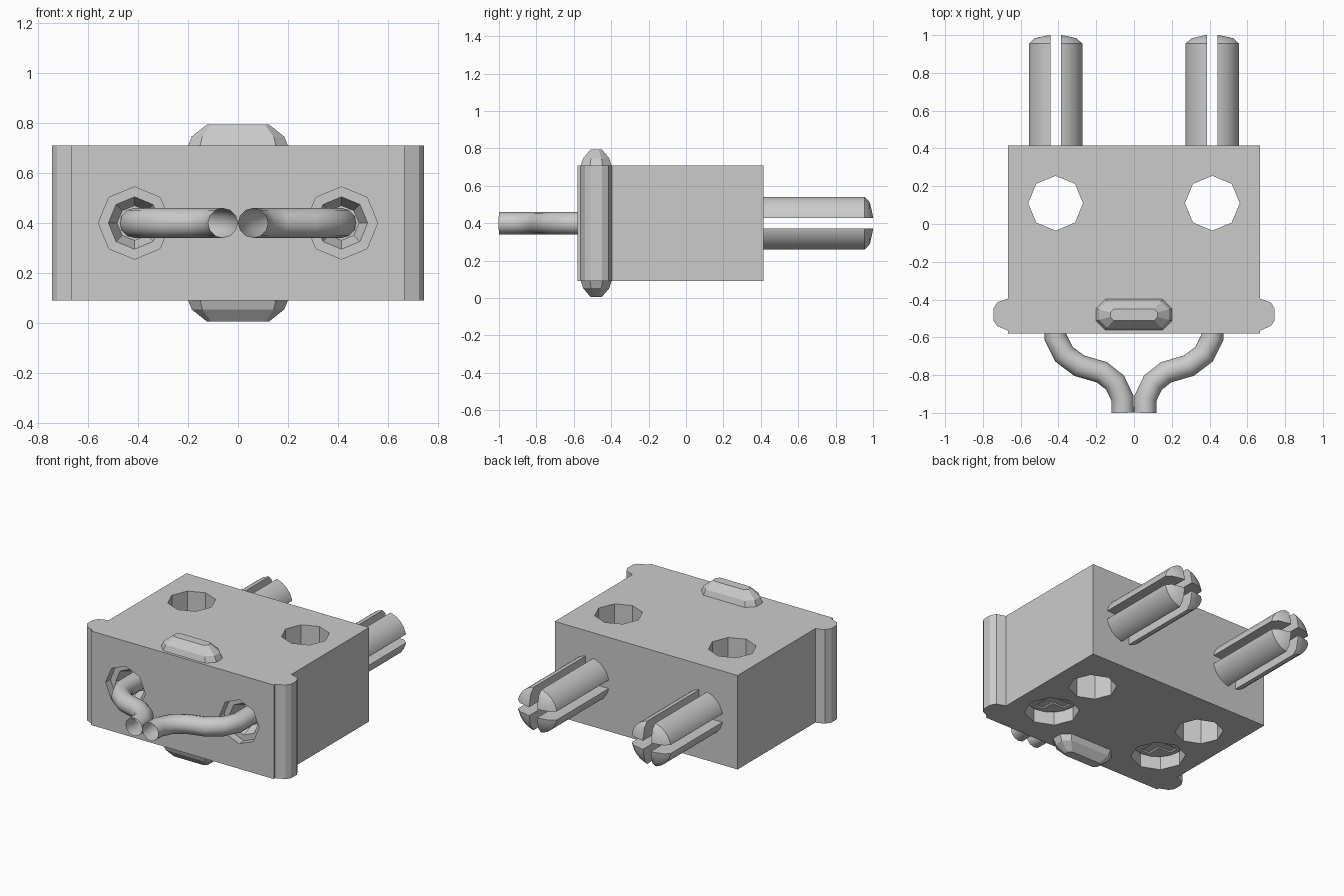
import bpy, bmesh, math
from mathutils import Matrix, Vector

if "Cube" in bpy.data.objects:
    bpy.data.objects.remove(bpy.data.objects["Cube"], do_unlink=True)

grey = bpy.data.materials.new("plain grey")
grey.use_nodes = True
grey.diffuse_color = (0.6, 0.6, 0.6, 1)
grey.node_tree.nodes["Principled BSDF"].inputs["Base Color"].default_value = (0.6, 0.6, 0.6, 1)

MID = 0.4       # height of the plug axis
PIN_X = 0.415   # sideways offset of pins, holes and wires


def finish(name, bm):
    bmesh.ops.recalc_face_normals(bm, faces=bm.faces)
    mesh = bpy.data.meshes.new(name)
    bm.to_mesh(mesh)
    bm.free()
    obj = bpy.data.objects.new(name, mesh)
    bpy.context.collection.objects.link(obj)
    mesh.materials.append(grey)
    return obj


def select(obj):
    bpy.ops.object.select_all(action='DESELECT')
    obj.select_set(True)
    bpy.context.view_layer.objects.active = obj


def box(name, low, high):
    bm = bmesh.new()
    low, high = Vector(low), Vector(high)
    bmesh.ops.create_cube(bm, size=1, matrix=Matrix.Translation((low + high) / 2)
                          @ Matrix.Diagonal((*(high - low), 1)))
    return finish(name, bm)


def lathe(name, profile, sides, place):
    """Closed solid from (radius, height) rings around the local z axis."""
    bm = bmesh.new()
    rings = [[bm.verts.new((r * math.cos(math.tau * i / sides),
                            r * math.sin(math.tau * i / sides), h))
              for i in range(sides)] for r, h in profile]
    for a, b in zip(rings, rings[1:]):
        for i in range(sides):
            j = (i + 1) % sides
            bm.faces.new((a[i], a[j], b[j], b[i]))
    bm.faces.new(rings[0])
    bm.faces.new(rings[-1])
    bm.transform(place)
    return finish(name, bm)


def cut(obj, *cutters):
    for cutter in cutters:
        mod = obj.modifiers.new("cut", 'BOOLEAN')
        mod.operation, mod.solver, mod.object = 'DIFFERENCE', 'EXACT', cutter
        select(obj)
        bpy.ops.object.modifier_apply(modifier=mod.name)
        bpy.data.objects.remove(cutter, do_unlink=True)


def smooth(obj):
    select(obj)
    bpy.ops.object.shade_smooth_by_angle(angle=math.radians(35))


along_y = Matrix.Rotation(-math.pi / 2, 4, 'X')   # local z becomes +y

# Housing with grip ribs on both sides
body = box("housing", (-0.667, -0.58, 0.09), (0.667, 0.415, 0.71))
rib_outline = [(0.65, -0.565), (0.667, -0.565), (0.725, -0.54), (0.745, -0.51),
               (0.745, -0.45), (0.725, -0.415), (0.667, -0.395), (0.65, -0.395)]
for side, label in ((1, "left"), (-1, "right")):
    bm = bmesh.new()
    face = bm.faces.new([bm.verts.new((side * x, y, 0.09)) for x, y in rib_outline])
    top = bmesh.ops.extrude_face_region(bm, geom=[face])["geom"]
    bmesh.ops.translate(bm, vec=(0, 0, 0.62),
                        verts=[v for v in top if isinstance(v, bmesh.types.BMVert)])
    finish(label + "_grip_rib", bm)

# Faceted grip nubs above and below
tiers = [(0.205, 0.085, 0.30), (0.185, 0.07, 0.347), (0.125, 0.03, 0.395)]
for way, label in ((1, "top"), (-1, "bottom")):
    bm = bmesh.new()
    for hx, hy, h in tiers:
        for sx in (1, -1):
            for sy in (1, -1):
                for x, y in ((hx, hy * 0.4), (hx - hy * 0.6, hy)):
                    bm.verts.new((sx * x, -0.48 + sy * y, MID + way * h))
    bmesh.ops.convex_hull(bm, input=bm.verts)
    bmesh.ops.dissolve_limit(bm, angle_limit=0.02, verts=bm.verts, edges=bm.edges)
    finish(label + "_grip_nub", bm)

for side, label in ((1, "left"), (-1, "right")):
    x = side * PIN_X
    # Vertical through hole, screw recess below, stepped wire entry in front
    cut(body,
        lathe("hole_cutter", [(0.145, 0), (0.145, 1)], 8,
              Matrix.Translation((x, 0.11, -0.1))),
        lathe("recess_cutter", [(0.165, 0), (0.165, 0.18)], 8,
              Matrix.Translation((x, -0.27, 0))),
        lathe("entry_cutter", [(0.145, -0.1), (0.145, 0.05), (0.105, 0.0501), (0.07, 0.13)], 8,
              Matrix.Translation((x, -0.58, MID)) @ along_y))

    # Cross-slotted screw head at the recess floor
    screw = lathe(label + "_screw", [(0.15, 0.17), (0.15, 0.26)], 16,
                  Matrix.Translation((x, -0.27, 0)))
    cut(screw,
        box("slot", (x - 0.03, -0.39, 0.1), (x + 0.03, -0.15, 0.23)),
        box("slot", (x - 0.12, -0.30, 0.1), (x + 0.12, -0.24, 0.23)))

    # Contact pin split into four by crossed slots
    pin = lathe(label + "_pin",
                [(0.145, 0.40), (0.145, 0.955), (0.115, 0.983), (0.045, 1.0)], 24,
                Matrix.Translation((x, 0, MID)) @ along_y)
    cut(pin,
        box("slot", (x - 0.028, 0.3, 0), (x + 0.028, 1.2, 1)),
        box("slot", (x - 0.3, 0.3, MID - 0.028), (x + 0.3, 1.2, MID + 0.028)))
    smooth(pin)

    # Bent wire, open at its end
    curve = bpy.data.curves.new(label + "_wire", 'CURVE')
    curve.dimensions = '3D'
    curve.bevel_depth, curve.bevel_resolution = 0.06, 4
    path = [(0.415, -0.44), (0.415, -0.60), (0.37, -0.69), (0.29, -0.75),
            (0.17, -0.785), (0.10, -0.84), (0.062, -0.92), (0.06, -1.0)]
    spline = curve.splines.new('POLY')
    spline.points.add(len(path) - 1)
    for point, (px, py) in zip(spline.points, path):
        point.co = (side * px, py, MID, 1)
    wire = bpy.data.objects.new(label + "_wire", curve)
    bpy.context.collection.objects.link(wire)
    curve.materials.append(grey)
    select(wire)
    bpy.ops.object.convert(target='MESH')
    smooth(bpy.context.view_layer.objects.active)
